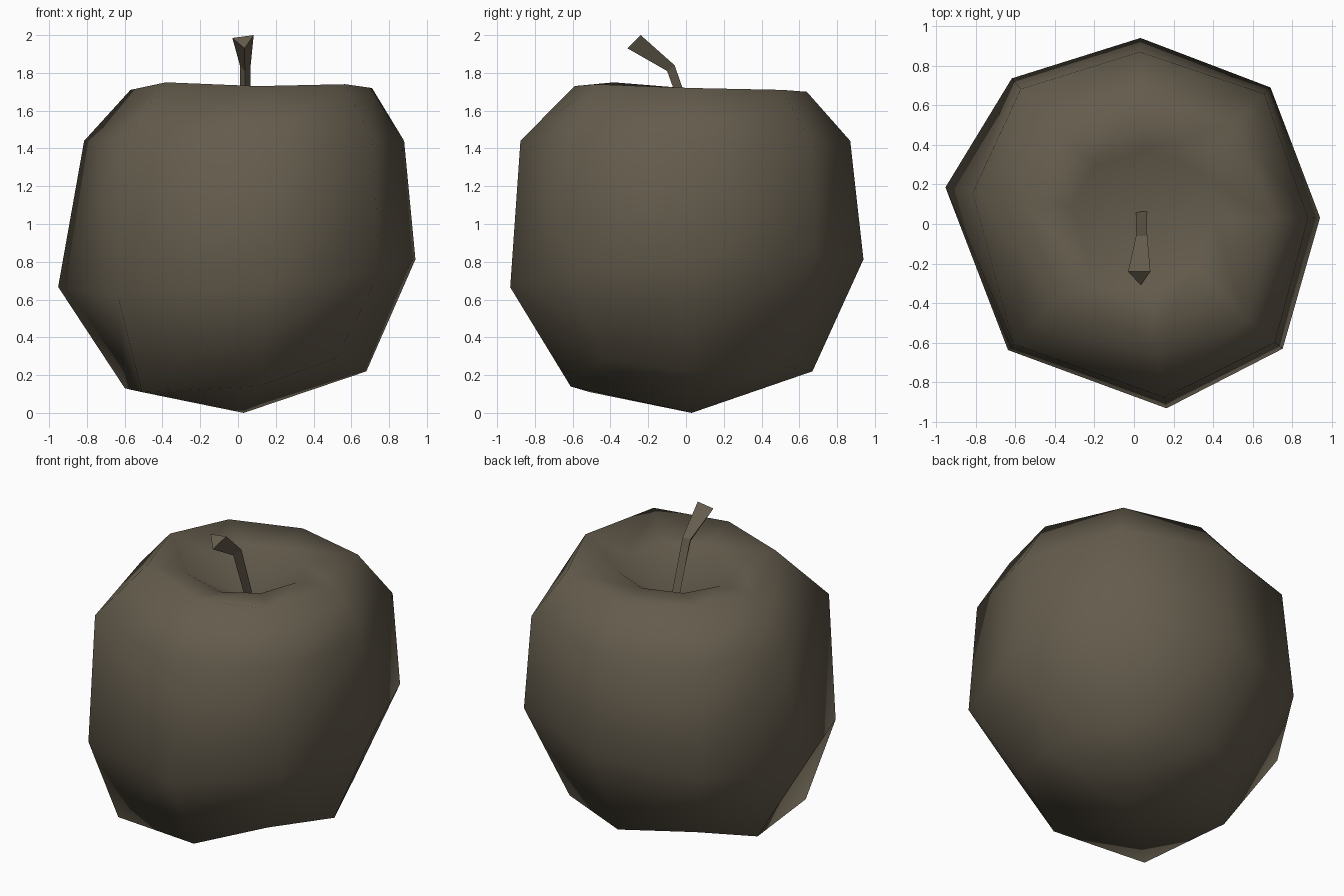
import bpy, bmesh, math

if "Cube" in bpy.data.objects:
    bpy.data.objects.remove(bpy.data.objects["Cube"])

mat = bpy.data.materials.new("dull_brown")
mat.diffuse_color = (0.128, 0.107, 0.074, 1.0)
mat.use_nodes = True
mat.node_tree.nodes["Principled BSDF"].inputs["Base Color"].default_value = mat.diffuse_color


def finish(name, bm, smooth):
    bmesh.ops.recalc_face_normals(bm, faces=bm.faces[:])
    for f in bm.faces:
        f.smooth = smooth
    me = bpy.data.meshes.new(name)
    bm.to_mesh(me)
    bm.free()
    me.materials.append(mat)
    ob = bpy.data.objects.new(name, me)
    bpy.context.collection.objects.link(ob)
    return ob


def bridge(bm, a, b):
    n = len(a)
    for i in range(n):
        j = (i + 1) % n
        bm.faces.new((a[i], a[j], b[j], b[i]))


def fan(bm, ring, tip):
    for i in range(len(ring)):
        bm.faces.new((ring[i], ring[(i + 1) % len(ring)], tip))


# Apple body: eight uneven ribs, rings from the base up and into the dimple
ANGLES = [math.radians(a) for a in (2, 45, 88, 130, 169, 225, 280, 320)]
tilt = [math.cos(a) + math.sin(a) for a in ANGLES]
RINGS = [
    ((.68, .70, .67, .66, .61, .72, .62, .68),
     (.22, .25, .22, .26, .13, .11, .14, .29)),
    ((.94, .975, .94, .96, .97, .90, .945, .98),
     [.73 + .08 * t for t in tilt]),
    ((.88, .93, .87, .89, .83, .86, .89, .93), [1.44] * 8),
    ((.71, .72, .64, .62, .58, .54, .60, .74),
     (1.72, 1.71, 1.70, 1.71, 1.71, 1.75, 1.73, 1.74)),
    ([.36] * 8, [1.68] * 8),
]
bm = bmesh.new()
rings = []
for radii, heights in RINGS:
    rings.append([bm.verts.new((r * math.cos(a), r * math.sin(a), z))
                  for a, r, z in zip(ANGLES, radii, heights)])
# inner dimple ring sits slightly off centre
for v in rings[-1]:
    v.co.x += .04
    v.co.y += .02
for a, b in zip(rings, rings[1:]):
    bridge(bm, a, b)
fan(bm, rings[0], bm.verts.new((.03, .03, 0)))
fan(bm, rings[-1], bm.verts.new((.05, .06, 1.48)))
finish("apple_body", bm, True)

# Stem: three-sided, bent forward and flaring to the tip
STEM = [
    ((.01, .065, 1.48), (.065, .065, 1.48), (.04, .02, 1.48)),
    ((.01, -.06, 1.84), (.067, -.06, 1.84), (.036, -.10, 1.81)),
    ((-.03, -.24, 1.985), (.083, -.24, 2.0), (.035, -.31, 1.93)),
]
bm = bmesh.new()
loops = [[bm.verts.new(p) for p in tri] for tri in STEM]
for a, b in zip(loops, loops[1:]):
    bridge(bm, a, b)
bm.faces.new(loops[0])
bm.faces.new(loops[-1])
finish("stem", bm, False)
